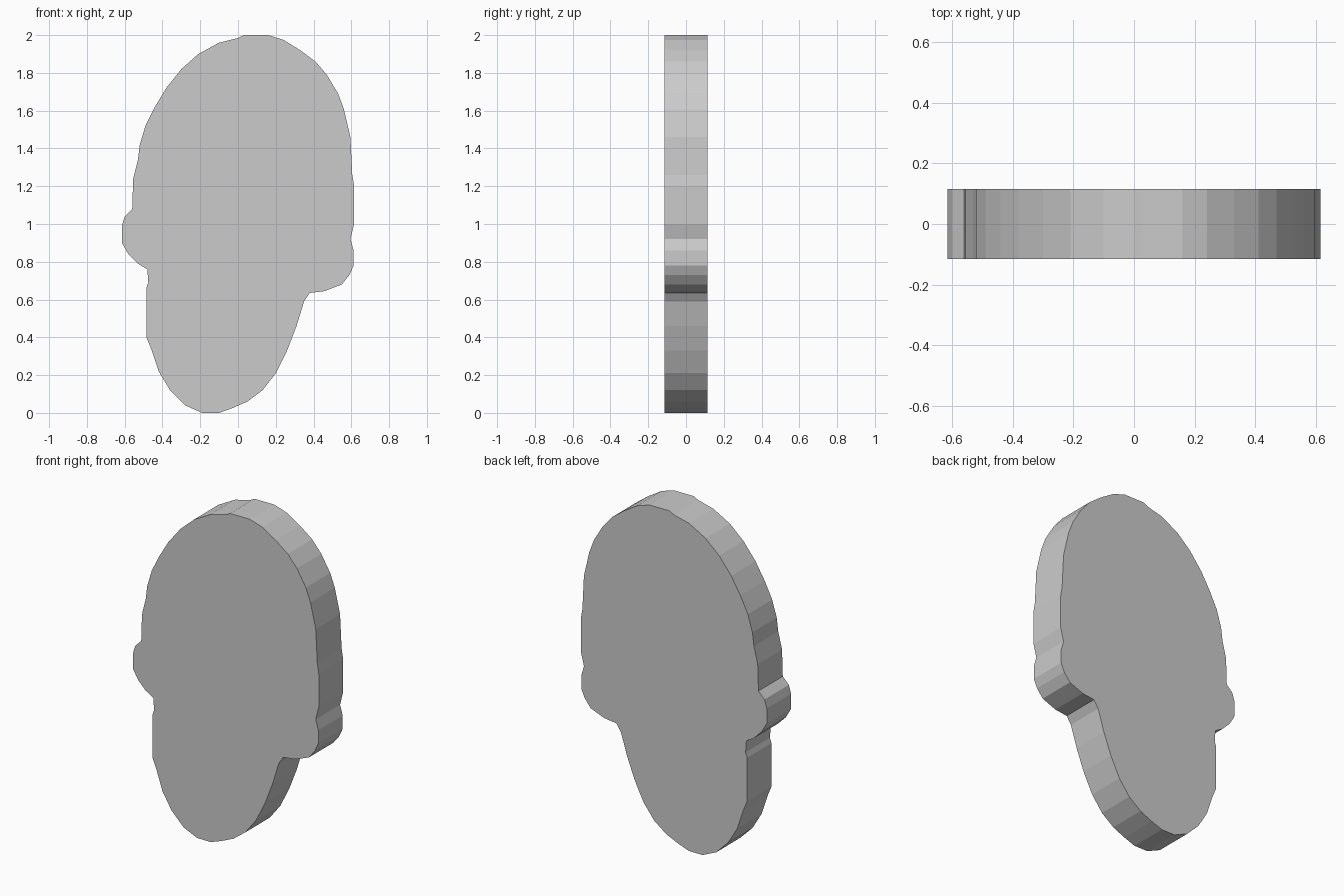
import bpy
import bmesh

HALF_DEPTH = 0.115

# Silhouette in (x, z), clockwise from the top
crown_right = [(0.03, 2.0), (0.16, 2.0), (0.24, 1.975), (0.33, 1.92), (0.41, 1.86),
               (0.47, 1.79), (0.53, 1.69), (0.56, 1.61), (0.595, 1.46),
               (0.605, 1.26), (0.615, 1.2), (0.615, 1.0)]
lobe_right = [(0.595, 0.92), (0.612, 0.86), (0.612, 0.78), (0.59, 0.73),
              (0.55, 0.68), (0.46, 0.645), (0.38, 0.635)]
base_round = [(0.35, 0.59), (0.31, 0.46), (0.26, 0.33), (0.2, 0.21), (0.13, 0.12),
              (0.05, 0.06), (-0.03, 0.025), (-0.1, 0.0), (-0.19, 0.0),
              (-0.28, 0.04), (-0.36, 0.12), (-0.42, 0.22), (-0.46, 0.34),
              (-0.485, 0.4), (-0.485, 0.66), (-0.475, 0.69)]
lobe_left = [(-0.48, 0.76), (-0.53, 0.79), (-0.58, 0.84), (-0.615, 0.9),
             (-0.615, 0.99), (-0.6, 1.04), (-0.56, 1.08)]
crown_left = [(-0.555, 1.24), (-0.53, 1.34), (-0.52, 1.42), (-0.49, 1.52),
              (-0.44, 1.62), (-0.38, 1.72), (-0.30, 1.82), (-0.21, 1.90),
              (-0.10, 1.96), (0.0, 1.985)]
outline = crown_right + lobe_right + base_round + lobe_left + crown_left

# Extrude the silhouette through its thickness
bm = bmesh.new()
front = bm.faces.new([bm.verts.new((x, -HALF_DEPTH, z)) for x, z in outline])
result = bmesh.ops.extrude_face_region(bm, geom=[front], use_keep_orig=True)
back_verts = [g for g in result["geom"] if isinstance(g, bmesh.types.BMVert)]
bmesh.ops.translate(bm, vec=(0, 2 * HALF_DEPTH, 0), verts=back_verts)
bmesh.ops.recalc_face_normals(bm, faces=bm.faces)

mesh = bpy.data.meshes.new("flat_plaque")
bm.to_mesh(mesh)
bm.free()
plaque = bpy.data.objects.new("flat_plaque", mesh)
bpy.context.collection.objects.link(plaque)
